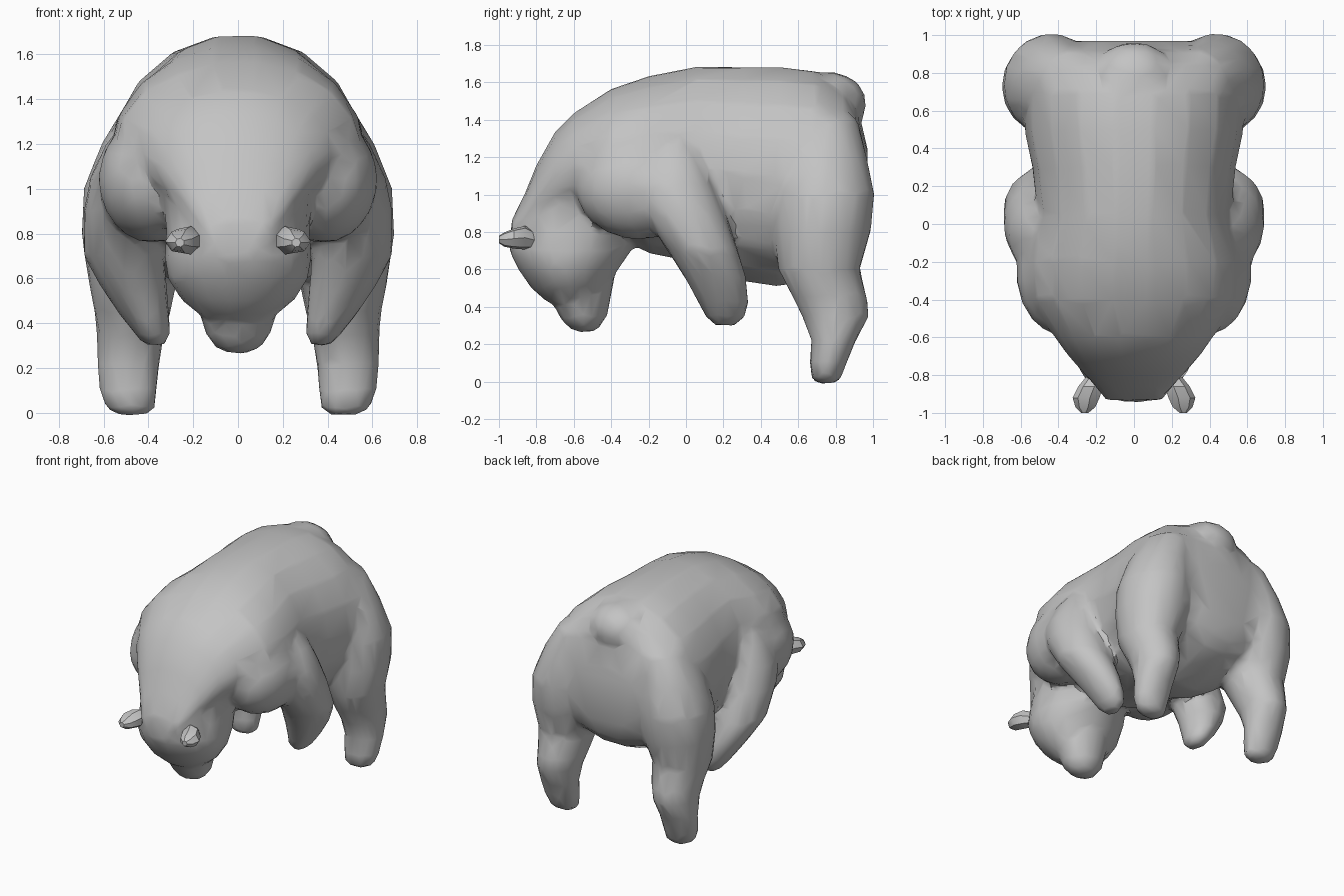
import bpy, bmesh, math
from mathutils import Matrix, Vector

cube = bpy.data.objects.get("Cube")
if cube:
    bpy.data.objects.remove(cube, do_unlink=True)

grey = bpy.data.materials.new("stone_grey")
grey.use_nodes = True
colour = (0.55, 0.55, 0.55, 1)
grey.diffuse_color = colour
grey.node_tree.nodes["Principled BSDF"].inputs["Base Color"].default_value = colour


def loft(bm, rings, axis, side=1, count=18):
    """Closed tube through ellipses: (position on axis, centre x, centre b, radius x, radius b)."""
    loops = []
    for pos, cx, cb, rx, rb in rings:
        loop = []
        for i in range(count):
            a = 2 * math.pi * i / count
            x, b = side * (cx + rx * math.cos(a)), cb + rb * math.sin(a)
            loop.append(bm.verts.new((x, pos, b) if axis == "y" else (x, b, pos)))
        loops.append(loop)
    for low, high in zip(loops, loops[1:]):
        for i in range(count):
            j = (i + 1) % count
            bm.faces.new((low[i], low[j], high[j], high[i]))
    bm.faces.new(loops[0])
    bm.faces.new(loops[-1])


def ball(bm, centre, radii):
    bmesh.ops.create_uvsphere(bm, u_segments=18, v_segments=12, radius=1,
                              matrix=Matrix.Translation(Vector(centre))
                              @ Matrix.Diagonal((*radii, 1)))


def spans(rows):
    """Centred rings from (position, half width, low, high)."""
    return [(p, 0, (lo + hi) / 2, w, (hi - lo) / 2) for p, w, lo, hi in rows]


def finish(name, bm, blend=False):
    bmesh.ops.recalc_face_normals(bm, faces=bm.faces[:])
    mesh = bpy.data.meshes.new(name)
    bm.to_mesh(mesh)
    bm.free()
    obj = bpy.data.objects.new(name, mesh)
    bpy.context.collection.objects.link(obj)
    bpy.ops.object.select_all(action="DESELECT")
    obj.select_set(True)
    bpy.context.view_layer.objects.active = obj
    if blend:
        # Fuse the masses, soften the seams, then reduce to broad facets
        fuse = obj.modifiers.new("fuse", "REMESH")
        fuse.mode, fuse.voxel_size = "VOXEL", 0.022
        soft = obj.modifiers.new("soften", "SMOOTH")
        soft.factor, soft.iterations = 0.5, 6
        facet = obj.modifiers.new("facet", "DECIMATE")
        facet.ratio = 0.05
        for mod in (fuse, soft, facet):
            bpy.ops.object.modifier_apply(modifier=mod.name)
    obj.data.materials.clear()
    obj.data.materials.append(grey)
    bpy.ops.object.shade_smooth_by_angle(angle=math.radians(35))


# Torso, brow to rump
torso = spans([
    (-.935, .15, .74, .86), (-.86, .21, .76, 1.01), (-.80, .26, .79, 1.16),
    (-.70, .35, .83, 1.34), (-.60, .42, .87, 1.44), (-.40, .55, .80, 1.57),
    (-.20, .57, .68, 1.64), (.05, .51, .63, 1.69), (.30, .54, .53, 1.69),
    (.50, .58, .50, 1.69), (.70, .58, .56, 1.665), (.85, .53, .63, 1.58),
    (.92, .46, .70, 1.46), (.97, .30, .82, 1.25)])

# Lowered head and the muzzle under it
head = spans([
    (1.20, .32, -.72, -.30), (.95, .33, -.87, -.28), (.80, .32, -.94, -.26),
    (.70, .33, -.95, -.29), (.60, .315, -.90, -.36), (.50, .25, -.83, -.42),
    (.43, .16, -.75, -.48), (.40, .06, -.68, -.54)])
muzzle = spans([
    (.56, .20, -.76, -.38), (.45, .17, -.72, -.40), (.35, .145, -.68, -.42),
    (.29, .10, -.63, -.46), (.265, .04, -.58, -.50)])

hind_leg = [
    (1.46, .26, .74, .12, .12), (1.40, .31, .74, .18, .18),
    (1.20, .39, .73, .22, .24), (1.00, .44, .74, .25, .27),
    (.80, .45, .73, .25, .26), (.60, .47, .71, .20, .22),
    (.45, .47, .77, .17, .20), (.35, .48, .80, .15, .18),
    (.22, .49, .79, .14, .12), (.10, .49, .76, .13, .10),
    (.02, .48, .75, .11, .08), (-.01, .47, .75, .06, .05)]

# Front leg sweeping back and inward
front_leg = [
    (1.30, .47, -.06, .04, .06), (1.20, .48, -.06, .11, .15),
    (1.05, .50, -.06, .16, .21), (.90, .51, -.01, .18, .22),
    (.70, .51, .09, .18, .19), (.55, .46, .16, .145, .165),
    (.42, .41, .20, .105, .135), (.35, .38, .21, .08, .11),
    (.30, .37, .21, .04, .06)]

body = bmesh.new()
loft(body, torso, "y")
loft(body, head, "z")
loft(body, muzzle, "z")
for side in (1, -1):
    loft(body, hind_leg, "z", side)
    loft(body, front_leg, "z", side)
    # Shoulder
    ball(body, (side * .38, -.25, 1.04), (.245, .34, .28))
# Stub tail
ball(body, (0, .765, 1.485), (.22, .20, .17))
finish("body", body, blend=True)

# Pointed ears
ear = [
    (-.78, .18, .75, .05, .04), (-.86, .225, .77, .07, .065),
    (-.92, .25, .765, .075, .055), (-.97, .255, .76, .055, .04),
    (-1.0, .26, .76, .02, .02)]
for side, word in ((1, "left"), (-1, "right")):
    bm = bmesh.new()
    loft(bm, ear, "y", side, 7)
    finish(word + "_ear", bm)
